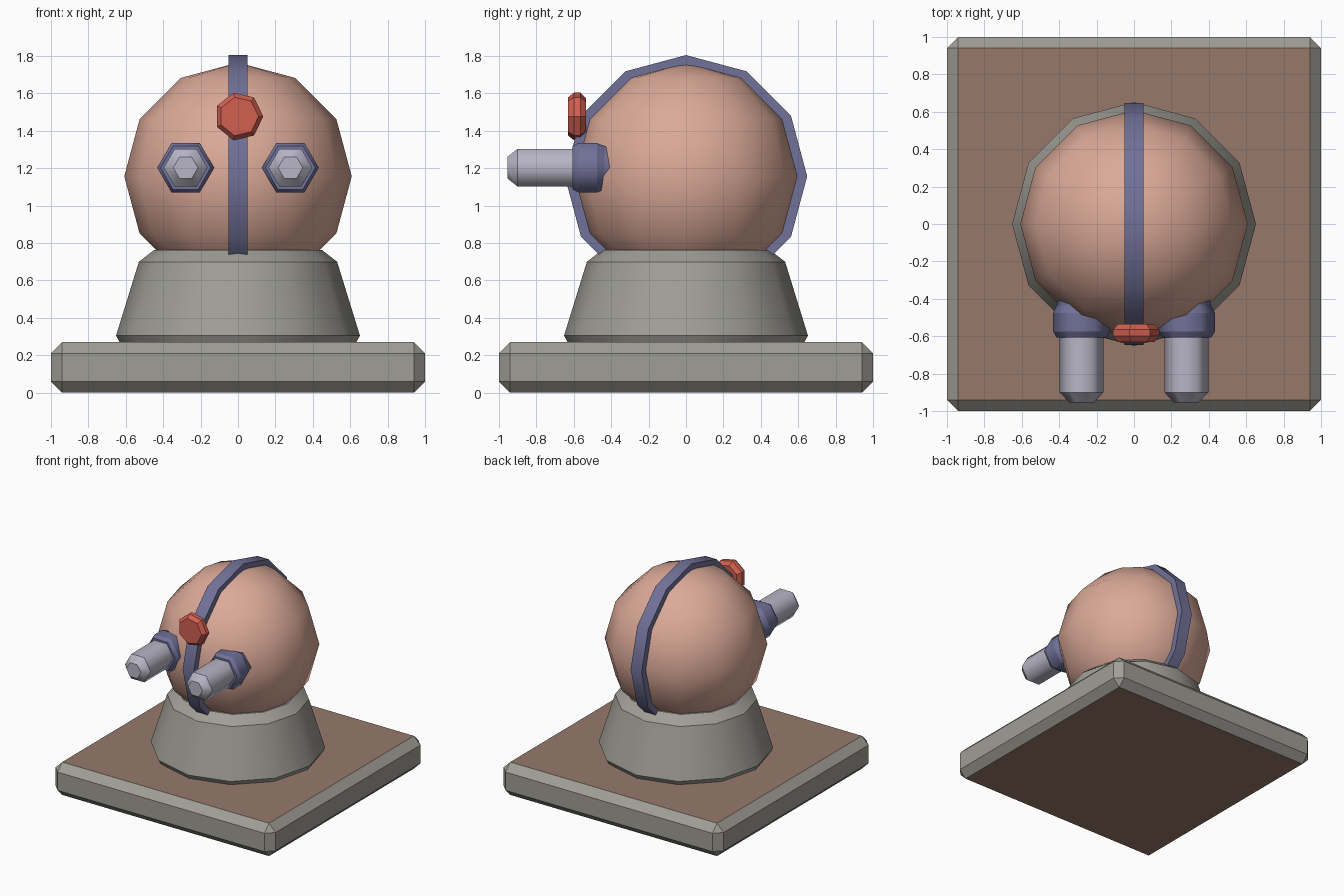
import bpy, bmesh, math
from mathutils import Matrix

if "Cube" in bpy.data.objects:
    bpy.data.objects.remove(bpy.data.objects["Cube"])


def material(name, rgb):
    m = bpy.data.materials.new(name)
    m.diffuse_color = (*rgb, 1)
    m.use_nodes = True
    m.node_tree.nodes["Principled BSDF"].inputs["Base Color"].default_value = m.diffuse_color
    return m


STONE = material("stone grey", (0.35, 0.34, 0.305))
BROWN = material("plate brown", (0.31, 0.19, 0.148))
SKIN = material("dome salmon", (0.71, 0.40, 0.315))
BLUE = material("slate blue", (0.165, 0.165, 0.315))
STEEL = material("pale steel", (0.48, 0.465, 0.56))
RED = material("lens red", (0.63, 0.115, 0.08))

FORWARD = Matrix.Rotation(math.pi / 2, 4, 'X')    # lathe axis points to -y
SIDEWAYS = Matrix.Rotation(math.pi / 2, 4, 'Y')   # lathe axis points to +x


def finish(bm, name, mats):
    bmesh.ops.recalc_face_normals(bm, faces=bm.faces)
    me = bpy.data.meshes.new(name)
    bm.to_mesh(me)
    bm.free()
    for m in mats:
        me.materials.append(m)
    ob = bpy.data.objects.new(name, me)
    bpy.context.collection.objects.link(ob)
    return ob


def lathe(name, profile, sides, mat, loc, turn=Matrix(), loop=False, smooth=True):
    """Spin (radius, height) points; smooth around, sharp between rings."""
    bm = bmesh.new()
    rings = []
    for r, h in profile:
        rings.append([bm.verts.new((r * math.cos(a), r * math.sin(a), h))
                      for a in (2 * math.pi * i / sides for i in range(sides))])
    pairs = list(zip(rings, rings[1:]))
    if loop:
        pairs.append((rings[-1], rings[0]))
    for lo, hi in pairs:
        for i in range(sides):
            j = (i + 1) % sides
            bm.faces.new((lo[i], lo[j], hi[j], hi[i])).smooth = smooth
    if not loop:
        bm.faces.new(rings[0])
        bm.faces.new(rings[-1])
    for ring in rings:
        for i in range(sides):
            bm.edges.get((ring[i], ring[(i + 1) % sides])).smooth = False
    bm.transform(Matrix.Translation(loc) @ turn)
    return finish(bm, name, [mat])


# Base slab: chamfered box, brown top and bottom panels
bm = bmesh.new()
bmesh.ops.create_cube(bm, size=1)
bm.transform(Matrix.Translation((0, 0, 0.135)) @ Matrix.Diagonal((2, 2, 0.27, 1)))
bmesh.ops.bevel(bm, geom=bm.edges[:], offset=0.06, segments=1, affect='EDGES')
bm.normal_update()
for f in bm.faces:
    f.material_index = 1 if abs(f.normal.z) > 0.95 else 0
finish(bm, "base_slab", [STONE, BROWN])

# Tapered pedestal
lathe("pedestal", [(0.63, 0.265), (0.652, 0.305), (0.53, 0.70), (0.45, 0.762)],
      12, STONE, (0, 0, 0))

# Dome ball
bm = bmesh.new()
bmesh.ops.create_uvsphere(bm, u_segments=12, v_segments=6, radius=0.608)
for f in bm.faces:
    f.smooth = True
bm.transform(Matrix.Translation((0, 0, 1.157)))
finish(bm, "dome", [SKIN])

# Strap ring over the dome
lathe("strap", [(0.59, -0.05), (0.648, -0.05), (0.648, 0.05), (0.59, 0.05)],
      12, BLUE, (0, 0, 1.157), SIDEWAYS, loop=True)

# Twin barrels with hexagonal collars
for side, x in (("left", -0.28), ("right", 0.28)):
    lathe(side + "_collar",
          [(0.125, 0.40), (0.132, 0.435), (0.152, 0.475), (0.152, 0.575), (0.134, 0.606)],
          6, BLUE, (x, 0, 1.203), FORWARD)
    lathe(side + "_barrel", [(0.117, 0.55), (0.117, 0.90), (0.066, 0.955)],
          6, STEEL, (x, 0, 1.203), FORWARD)

# Red sensor lens on the strap
lathe("lens", [(0.10, 0.535), (0.13, 0.565), (0.13, 0.60), (0.105, 0.63)],
      7, RED, (0.005, 0, 1.477), FORWARD, smooth=False)
